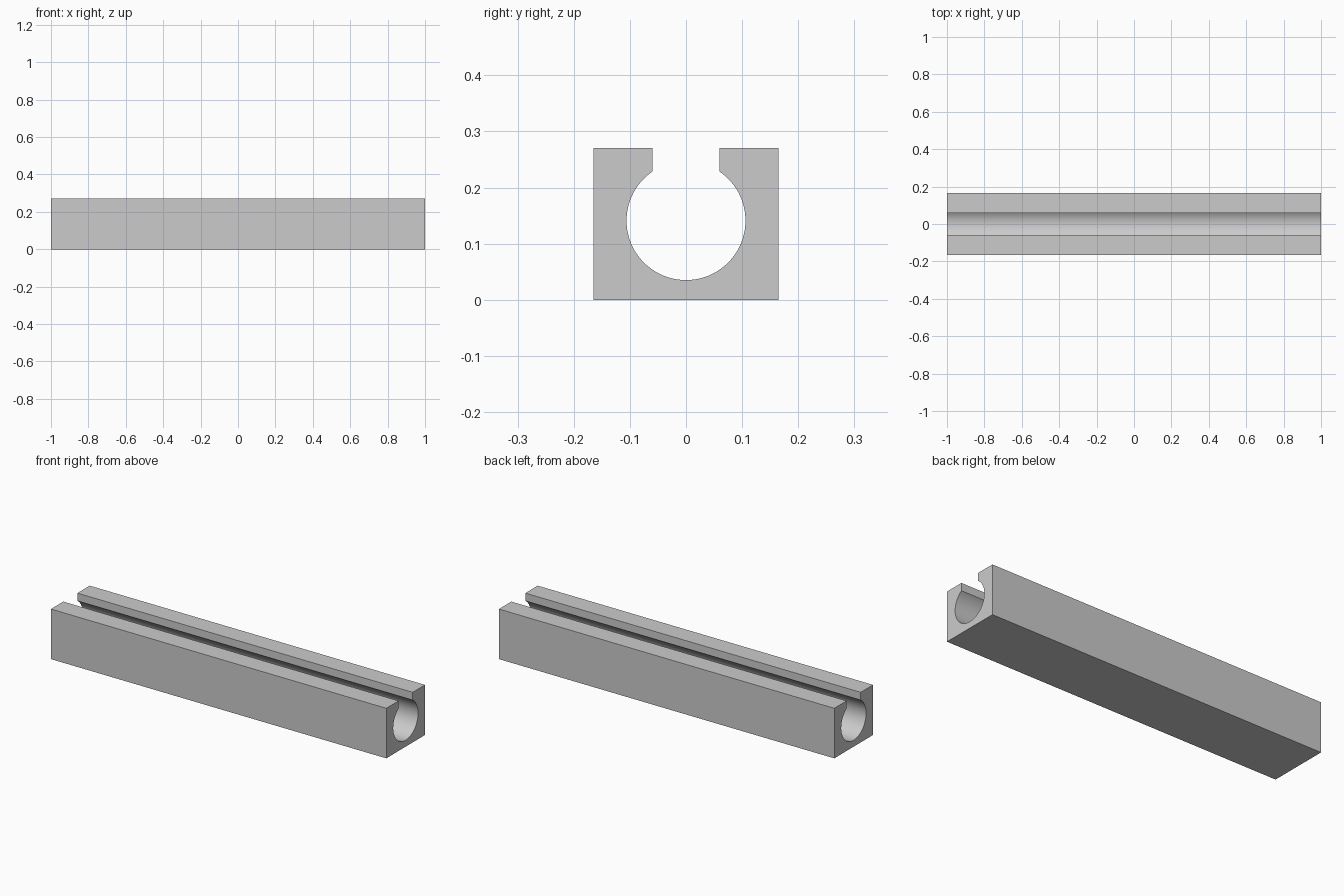
import bpy, bmesh, math

cube = bpy.data.objects.get("Cube")
if cube:
    bpy.data.objects.remove(cube, do_unlink=True)

LENGTH, HALF_WIDTH, HEIGHT = 2.0, 0.165, 0.27
BORE_Z, BORE_R, SLOT = 0.141, 0.106, 0.06
SEGMENTS = 64

grey = bpy.data.materials.new("plain grey")
grey.use_nodes = True
colour = (0.6, 0.6, 0.6, 1)
grey.diffuse_color = colour
grey.node_tree.nodes["Principled BSDF"].inputs["Base Color"].default_value = colour

# Cross-section: square block, slot on top opening into a round bore
start = math.acos(SLOT / BORE_R)
sweep = math.pi + 2 * start
profile = [(-SLOT, HEIGHT), (-HALF_WIDTH, HEIGHT), (-HALF_WIDTH, 0),
           (HALF_WIDTH, 0), (HALF_WIDTH, HEIGHT), (SLOT, HEIGHT)]
for i in range(SEGMENTS + 1):
    a = start - sweep * i / SEGMENTS
    profile.append((BORE_R * math.cos(a), BORE_Z + BORE_R * math.sin(a)))

# Extrude the section along the length
bm = bmesh.new()
end = bm.faces.new([bm.verts.new((-LENGTH / 2, y, z)) for y, z in profile])
result = bmesh.ops.extrude_face_region(bm, geom=[end], use_keep_orig=True)
verts = [v for v in result["geom"] if isinstance(v, bmesh.types.BMVert)]
bmesh.ops.translate(bm, verts=verts, vec=(LENGTH, 0, 0))
bmesh.ops.recalc_face_normals(bm, faces=bm.faces)

mesh = bpy.data.meshes.new("slotted_rail")
bm.to_mesh(mesh)
bm.free()
mesh.materials.append(grey)
rail = bpy.data.objects.new("slotted_rail", mesh)
bpy.context.collection.objects.link(rail)

# Smooth bore, sharp block edges
bpy.ops.object.select_all(action='DESELECT')
rail.select_set(True)
bpy.context.view_layer.objects.active = rail
bpy.ops.object.shade_smooth_by_angle(angle=math.radians(30))
